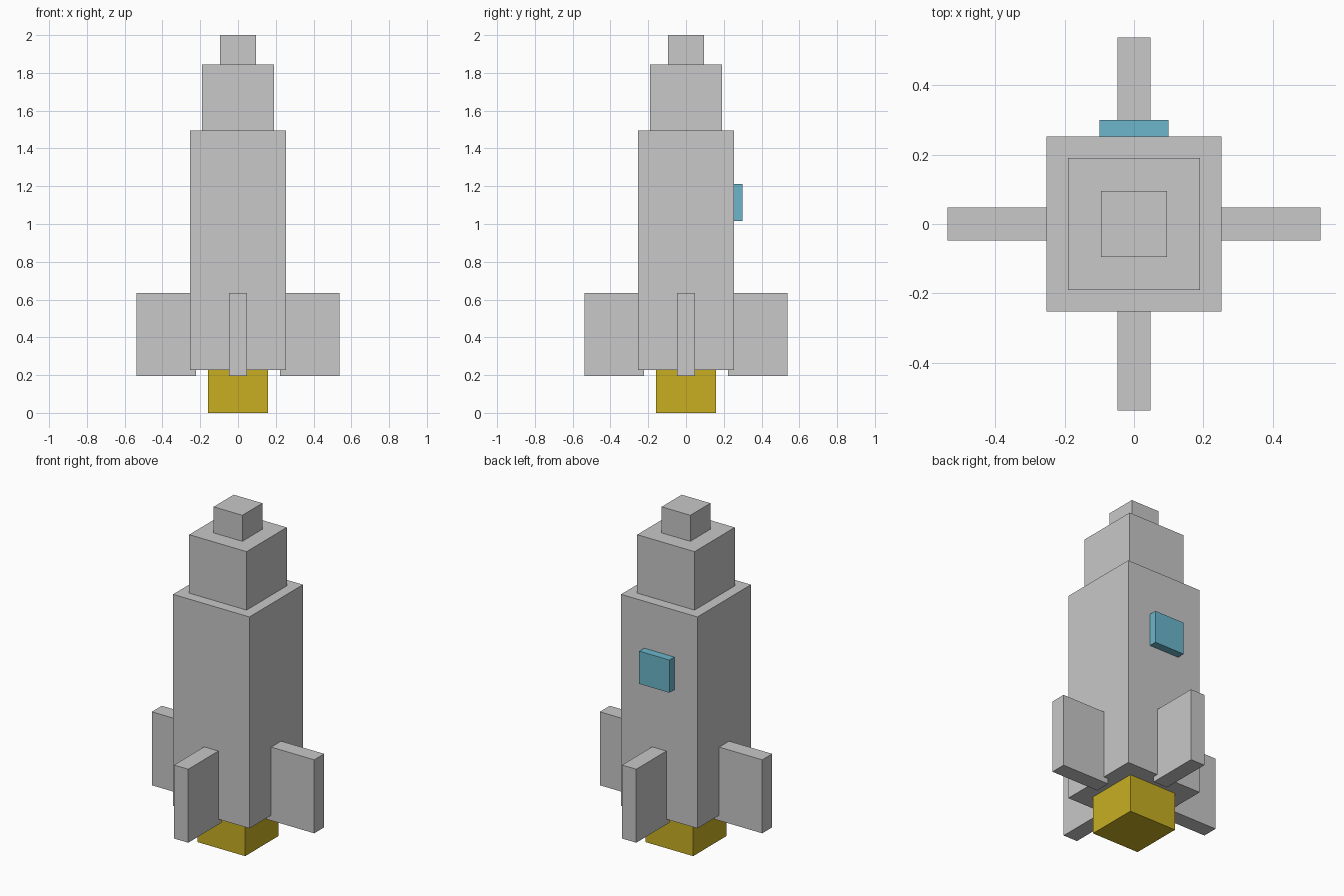
import bpy
from math import pi
from mathutils import Matrix, Vector

cube = bpy.data.objects.get("Cube")
if cube:
    bpy.data.objects.remove(cube, do_unlink=True)


def material(name, rgb):
    mat = bpy.data.materials.new(name)
    mat.use_nodes = True
    color = (*rgb, 1)
    mat.diffuse_color = color
    mat.node_tree.nodes["Principled BSDF"].inputs["Base Color"].default_value = color
    return mat


def box(name, low, high, mat, turn=0):
    """Box between two corners, turned about the rocket's axis."""
    low, high = Vector(low), Vector(high)
    bpy.ops.mesh.primitive_cube_add(size=1)
    ob = bpy.context.object
    ob.name = ob.data.name = name
    ob.data.transform(Matrix.Rotation(turn, 4, "Z")
                      @ Matrix.Translation((low + high) / 2)
                      @ Matrix.Diagonal((*(high - low), 1)))
    ob.data.materials.append(mat)
    return ob


def block(name, half, bottom, top, mat):
    """Square block centred on the rocket's axis."""
    return box(name, (-half, -half, bottom), (half, half, top), mat)


grey = material("light grey", (0.58, 0.58, 0.58))
gold = material("gold", (0.58, 0.43, 0.016))
blue = material("sky blue", (0.15, 0.47, 0.6))

# Stepped rocket hull and nozzle
block("nozzle", 0.158, 0, 0.25, gold)
block("body", 0.253, 0.228, 1.494, grey)
block("upper_stage", 0.19, 1.47, 1.844, grey)
block("nose", 0.095, 1.82, 2, grey)

# Four fins, one on each side
for i, side in enumerate(("left", "back", "right", "front")):
    box(side + "_fin", (0.222, -0.047, 0.196), (0.538, 0.047, 0.636), grey, i * pi / 2)

# Window on the back
box("window", (-0.1, 0.235, 1.017), (0.1, 0.3, 1.213), blue)
